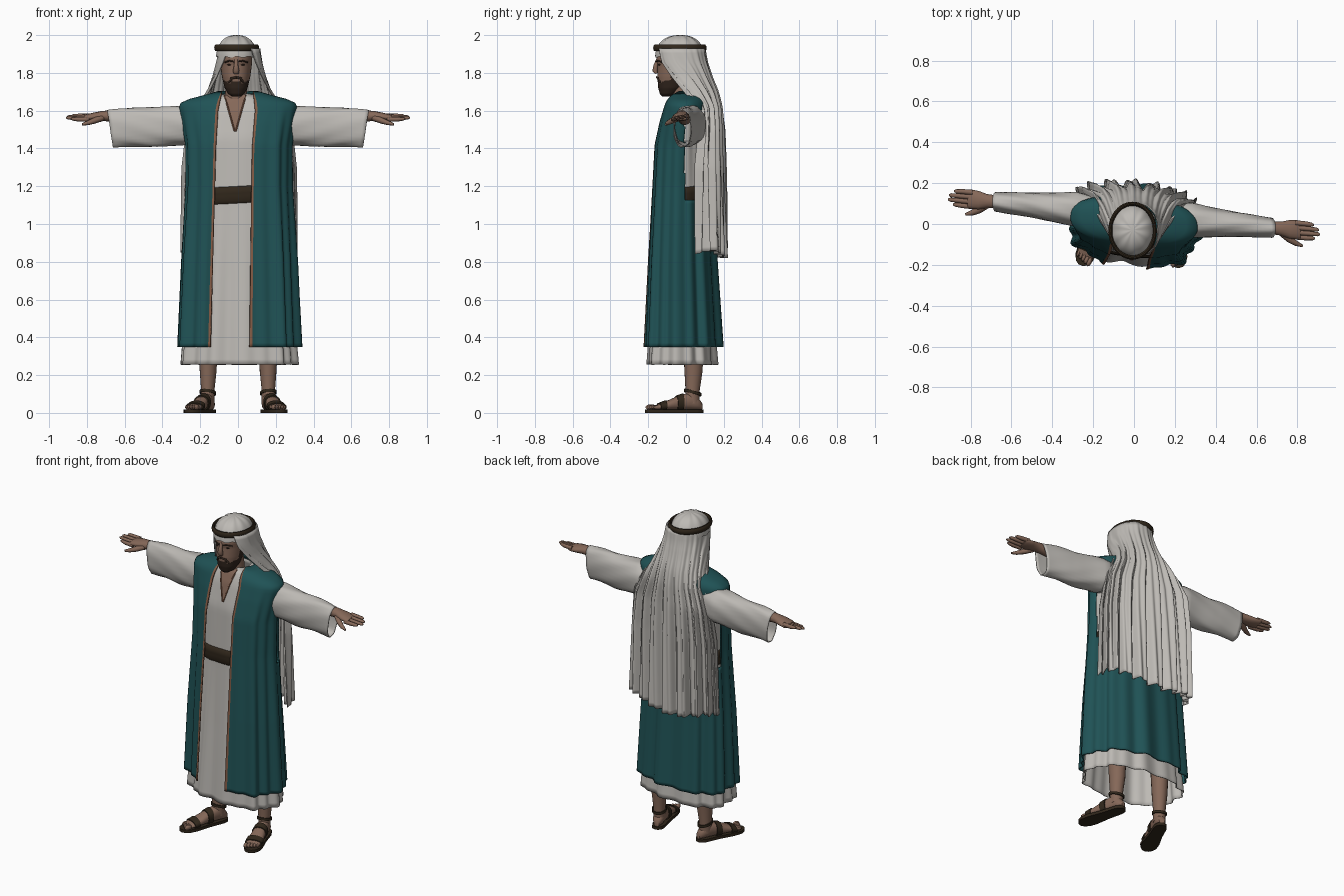
import bpy, bmesh, math
from math import sin, cos, pi, radians
from mathutils import Vector

if "Cube" in bpy.data.objects:
    bpy.data.objects.remove(bpy.data.objects["Cube"], do_unlink=True)


def material(name, rgb):
    m = bpy.data.materials.new(name)
    m.use_nodes = True
    m.diffuse_color = (*rgb, 1)
    bsdf = m.node_tree.nodes["Principled BSDF"]
    bsdf.inputs["Base Color"].default_value = (*rgb, 1)
    bsdf.inputs["Roughness"].default_value = 0.9
    return m


LINEN = material("linen", (0.51, 0.49, 0.46))
TEAL = material("teal cloth", (0.014, 0.085, 0.092))
SKIN = material("skin", (0.235, 0.138, 0.098))
TRIM = material("tan trim", (0.23, 0.105, 0.06))
LEATHER = material("dark leather", (0.03, 0.02, 0.011))
HAIR = material("dark hair", (0.03, 0.018, 0.012))
YAW = 0.08


def build(name, grid, mats, closed=True, caps=False, rule=None, thick=0, drop=None):
    """Skin a grid of points; rule(centre, column) picks the material slot."""
    bm = bmesh.new()
    rows = [[bm.verts.new(p) for p in row] for row in grid]
    n = len(rows[0])
    for a, b in zip(rows, rows[1:]):
        for i in range(n if closed else n - 1):
            j = (i + 1) % n
            f = bm.faces.new((a[i], a[j], b[j], b[i]))
            if rule:
                f.material_index = rule(f.calc_center_median(), i)
    if caps:
        bm.faces.new(rows[0])
        bm.faces.new(rows[-1])
    if drop:
        gone = [f for f in bm.faces if drop(f.calc_center_median())]
        bmesh.ops.delete(bm, geom=gone, context="FACES")
    bmesh.ops.remove_doubles(bm, verts=bm.verts, dist=0.0002)
    bmesh.ops.recalc_face_normals(bm, faces=bm.faces)
    me = bpy.data.meshes.new(name)
    bm.to_mesh(me)
    bm.free()
    for m in mats:
        me.materials.append(m)
    me.polygons.foreach_set("use_smooth", [True] * len(me.polygons))
    me.set_sharp_from_angle(angle=radians(50))
    ob = bpy.data.objects.new(name, me)
    bpy.context.collection.objects.link(ob)
    if thick:
        mod = ob.modifiers.new("thickness", "SOLIDIFY")
        mod.thickness, mod.offset = thick, 0


def at(rows, k):
    """Interpolate a table whose first column rises."""
    k = min(max(k, rows[0][0]), rows[-1][0])
    for a, b in zip(rows, rows[1:]):
        if k <= b[0]:
            f = (k - a[0]) / (b[0] - a[0])
            return [p + (q - p) * f for p, q in zip(a, b)][1:]


def steps(a, b, n):
    return [a + (b - a) * i / n for i in range(n + 1)]


def spow(v, e):
    return math.copysign(abs(v) ** e, v)


def around(n):
    return [2 * pi * i / n for i in range(n)]


def pleat(t):
    return 0.55 * sin(9 * t + 1.2 * sin(2 * t)) + 0.45 * sin(17 * t + 1)


def oval(t, z, rx, yf, yb, amp=0, cx=0, e=0.85, grow=0, yaw=YAW):
    """Point on a rounded, pleated horizontal section; t = 0 faces front."""
    k = 1 + amp * (pleat(t) - 0.3)
    cy, ry = (yf + yb) / 2, (yb - yf) / 2 + grow
    x = cx + (rx + grow) * k * spow(sin(t), e)
    return Vector((x, cy - ry * k * spow(cos(t), e) - yaw * x, z))


def tube(name, path, mat, n=12, place=lambda p: p):
    """Sweep an ellipse along points (x, y, z, side radius, vertical radius)."""
    pts = [Vector(p[:3]) for p in path]
    grid = []
    for i, p in enumerate(path):
        d = (pts[min(i + 1, len(pts) - 1)] - pts[max(i - 1, 0)]).normalized()
        up = Vector((0, 0, 1)) if abs(d.z) < 0.8 else Vector((0, 1, 0))
        s = d.cross(up).normalized()
        u = s.cross(d)
        grid.append([place(pts[i] + s * cos(t) * p[3] + u * sin(t) * p[4]) for t in around(n)])
    build(name, grid, [mat], caps=True)


def ball(name, centre, size, mat, place=lambda p: p):
    grid = [[place(Vector(centre) + Vector((size[0] * sin(a) * cos(t), size[1] * sin(a) * sin(t),
             size[2] * cos(a)))) for t in around(12)] for a in steps(0, pi, 8)]
    build(name, grid, [mat])


# Inner robe, belt and neck opening
ROBE = [(0.255, 0.308, -0.2, 0.168, 0.065), (0.7, 0.27, -0.17, 0.13, 0.05), (1.1, 0.235, -0.145, 0.11, 0.015),
        (1.2, 0.235, -0.143, 0.11, 0.01), (1.45, 0.25, -0.135, 0.11, 0.02), (1.6, 0.245, -0.1, 0.1, 0),
        (1.66, 0.15, -0.075, 0.08, 0), (1.69, 0.075, -0.055, 0.07, 0)]
build("inner_robe", [[oval(t, z, *at(ROBE, z)) for t in around(140)] for z in steps(0.255, 1.69, 50)],
      [LINEN], thick=0.004)
BELT = [(1.11, 0.008), (1.125, 0.02), (1.15, 0.017), (1.165, 0.02), (1.19, 0.018), (1.2, 0.006)]
build("belt", [[oval(t, z + 0.006 * sin(3 * t), *at(ROBE, z), grow=g) for t in around(64)]
      for z, g in BELT], [LEATHER])


def chest(x, z, out):
    rx, yf, yb, _ = at(ROBE, z)
    e = 0.85
    y = (yf + yb) / 2 - (yb - yf) / 2 * max(0, 1 - (abs(x) / rx) ** (2 / e)) ** (e / 2)
    return Vector((x, y - out - YAW * x, z))


def vee(z, u):
    return -0.015 + u * (0.003 + 0.28 * (z - 1.49))


build("neck_opening", [[chest(vee(z, u), z, 0.006) for u in steps(-1, 1, 8)] for z in steps(1.49, 1.685, 14)],
      [SKIN], closed=False)
for u in (-1, 1):
    tube("neck_trim", [(*chest(vee(z, u), z, 0.007), 0.004, 0.004) for z in steps(1.49, 1.68, 10)], TRIM, 6)

# Sleeveless open coat with trimmed edges and side slits for the arms
COAT = [(0.35, 0.322, -0.216, 0.192, 0.075), (0.8, 0.302, -0.196, 0.163, 0.065), (1.2, 0.279, -0.174, 0.145, 0.045),
        (1.42, 0.28, -0.162, 0.145, 0.035), (1.54, 0.298, -0.134, 0.14, 0.02), (1.63, 0.31, -0.105, 0.13, 0),
        (1.65, 0.29, -0.098, 0.125, 0), (1.68, 0.175, -0.075, 0.11, 0), (1.7, 0.105, -0.05, 0.09, 0)]
OPENING = [(0.35, -0.14, 0.06), (1.4, -0.115, 0.075), (1.6, -0.105, 0.09), (1.7, -0.085, 0.08)]


def coat_row(z, n=128):
    rx = at(COAT, z)[0]
    right, left = at(OPENING, z)
    t0, t1 = [math.asin((abs(x) / rx) ** (1 / 0.85)) for x in (left, right)]
    return [oval(t, z, *at(COAT, z)) for t in steps(t0, 2 * pi - t1, n)]


build("open_coat", [coat_row(z) for z in steps(0.35, 1.7, 66)], [TEAL, TRIM], closed=False, thick=0.007,
      rule=lambda c, i: 1 if i < 1 or i > 126 else 0,
      drop=lambda c: 1.12 < c.z < 1.56 and 0.015 < c.y + YAW * c.x < 0.09 and abs(c.x) > 0.2)


# Sleeves, arms and hands, on a line slightly turned about the body
SLEEVE = [(0.2, 1.535, 0.07, 0.085), (0.28, 1.522, 0.083, 0.102), (0.36, 1.517, 0.073, 0.102),
          (0.5, 1.513, 0.058, 0.102), (0.69, 1.505, 0.045, 0.096)]
for side, label in ((1, "left"), (-1, "right")):
    def arm(p, s=side):
        x = s * p[0]
        return Vector((x, 0.045 - 0.094 * x + p[1], p[2]))

    def sleeve_row(x):
        zc, a, b = at(SLEEVE, x)
        row = []
        for t in around(32):
            k = 1 + 0.05 * sin(3 * t + 24 * x) * sin(4 * t)
            lean = 0.016 * sin(t) * (x - 0.2) * 2
            row.append(arm((x + lean, a * k * spow(cos(t), 0.85), zc + b * k * spow(sin(t), 0.9))))
        return row

    build(label + "_sleeve", [sleeve_row(x) for x in steps(0.2, 0.677, 24)], [LINEN], thick=0.005)
    tube(label + "_hand", [(0.55, 0, 1.56, 0.036, 0.036), (0.68, 0, 1.572, 0.032, 0.03),
         (0.72, 0, 1.572, 0.034, 0.026), (0.76, 0, 1.568, 0.045, 0.022), (0.8, 0.002, 1.563, 0.047, 0.018),
         (0.815, 0.002, 1.562, 0.042, 0.012)], SKIN, 16, arm)
    for i, reach in enumerate((0.885, 0.91, 0.905, 0.88)):
        y = -0.034 + 0.023 * i
        z = 1.563 + 0.25 * y
        tube(label + "_finger", [(0.79, y, z, 0.013, 0.013), (0.845, y, z, 0.012, 0.012),
             (reach - 0.01, y * 0.95, z + 0.002, 0.01, 0.009), (reach, y * 0.95, z + 0.002, 0.005, 0.004)],
             SKIN, 8, arm)
    tube(label + "_thumb", [(0.72, -0.018, 1.562, 0.018, 0.018), (0.76, -0.048, 1.547, 0.017, 0.016),
         (0.795, -0.066, 1.535, 0.013, 0.012), (0.825, -0.075, 1.527, 0.006, 0.006)], SKIN, 8, arm)

# Head, neck and face
HEAD = [(1.675, 0.022, -0.125, -0.08), (1.688, 0.042, -0.138, -0.05), (1.72, 0.06, -0.147, -0.01),
        (1.78, 0.075, -0.152, 0.04), (1.84, 0.083, -0.15, 0.06), (1.87, 0.085, -0.157, 0.07),
        (1.93, 0.085, -0.145, 0.07), (1.97, 0.06, -0.1, 0.03)]


def beard(c, i):
    x = abs(c.x + 0.01)
    mouth = x < 0.022 and 1.755 < c.z < 1.766
    low = c.z < 1.742 + 0.5 * max(0, x - 0.03) or (x < 0.03 and c.z < 1.78)
    side = x > 0.07 and c.z < 1.82 and -0.08 < c.y < -0.03
    return 1 if (low or side) and c.y < -0.03 and not mouth else 0


build("head", [[oval(t, z, *at(HEAD, z), cx=-0.01, e=0.95, yaw=0) for t in around(72)]
      for z in steps(1.675, 1.97, 60)], [SKIN, HAIR], caps=True, rule=beard)
tube("neck", [(-0.005, -0.01, 1.56, 0.07, 0.06), (-0.01, -0.02, 1.66, 0.06, 0.058),
     (-0.01, -0.025, 1.75, 0.055, 0.055)], SKIN, 24)
tube("nose", [(-0.01, -0.15, 1.872, 0.009, 0.008), (-0.01, -0.16, 1.84, 0.011, 0.012),
     (-0.01, -0.164, 1.812, 0.017, 0.015), (-0.01, -0.157, 1.797, 0.014, 0.008)], SKIN, 10)
for s in (-1, 1):
    tube("eyebrow", [(-0.01 + s * x, y, z, 0.004, 0.004) for x, y, z in
         ((0.014, -0.157, 1.86), (0.036, -0.149, 1.864), (0.06, -0.126, 1.856))], HAIR, 8)
    ball("eye", (-0.01 + s * 0.034, -0.14, 1.843), (0.013, 0.007, 0.004), HAIR)
    tube("moustache", [(-0.01 + s * x, y, z, 0.005, 0.006) for x, y, z in
         ((0, -0.155, 1.777), (0.022, -0.15, 1.772), (0.04, -0.135, 1.75))], HAIR, 8)

# Headscarf crown, long pleated drape and headband
build("scarf_crown", [[oval(t, 1.888 + 0.112 * sin(a) - 0.008 * cos(a) * sin(5 * t) ** 2, 0.11 * cos(a) ** 0.8,
      -0.03 - 0.133 * cos(a) ** 0.8, -0.03 + 0.128 * cos(a) ** 0.8, 0.008 * cos(a), cx=-0.007, e=1, yaw=0)
      for t in around(60)] for a in steps(0, pi / 2, 14)], [LINEN])
DRAPE = [(0.84, 0.3, 0.065, 0.135, 0, 0.022), (1.3, 0.292, 0.075, 0.115, 0, 0.018), (1.5, 0.27, 0.095, 0.09, 0, 0.014),
         (1.62, 0.215, 0.075, 0.103, 0, 0.011), (1.7, 0.168, 0.04, 0.122, 15, 0.008),
         (1.78, 0.137, 0.003, 0.13, 30, 0.005), (1.86, 0.118, -0.025, 0.135, 45, 0.003),
         (1.93, 0.108, -0.03, 0.13, 55, 0.001)]


def drape_row(z0, n=200):
    rx, cy, ry, lap, amp = at(DRAPE, z0)
    turn = YAW * min(1, max(0, (1.8 - z0) / 0.3))
    row = []
    for u in steps(0, 1, n):
        a = radians(-lap) + u * (pi + 2 * radians(lap))
        w = amp * (0.85 * sin(62 * u + 2 * sin(5 * u)) + 0.55 * sin(113 * u + 3 * z0))
        hem = 0.02 * sin(9 * u) * max(0, 1.1 - z0) / 0.26
        x = 0.007 + (rx + w * 0.6) * cos(a)
        row.append((x, cy + ry * spow(sin(a), 0.75) + w - turn * x, z0 + hem))
    return row


build("scarf_drape", [drape_row(z) for z in steps(0.84, 1.93, 44)], [LINEN], closed=False, thick=0.004)
build("headband", [[oval(t, 1.932 + 0.018 * sin(b), 0.109, -0.164, 0.099, cx=-0.007, e=1, grow=0.01 * cos(b), yaw=0)
      for t in around(48)] for b in steps(0, 2 * pi, 10)], [LEATHER])

# Legs, feet and sandals
FOOT = [(-0.18, 0.036, 0.036), (-0.15, 0.045, 0.047), (-0.1, 0.043, 0.066), (-0.04, 0.037, 0.092),
        (0.02, 0.035, 0.108), (0.06, 0.032, 0.085), (0.085, 0.016, 0.055)]
SOLE = [(-0.222, 0.012), (-0.21, 0.03), (-0.18, 0.047), (-0.13, 0.05), (-0.04, 0.04), (0.05, 0.038),
        (0.08, 0.028), (0.092, 0.01)]


def foot_row(y, grow=0):
    w, top = at(FOOT, y)
    mid, h = (top + 0.016) / 2, (top - 0.016) / 2
    return [Vector(((w + grow) * cos(t), y, mid + (h + grow) * spow(sin(t), 0.8))) for t in around(20)]


for side, label, toe_out in ((1, "left", radians(15)), (-1, "right", radians(23))):
    def stand(p, s=side, turn=toe_out):
        x, y = p[0], p[1] - 0.03
        return Vector((s * (0.162 + x * cos(turn) - y * sin(turn)), 0.03 + x * sin(turn) + y * cos(turn), p[2]))

    tube(label + "_leg", [(0, 0.035, 0.05, 0.035, 0.038), (0, 0.035, 0.12, 0.035, 0.038),
         (0, 0.04, 0.22, 0.044, 0.048), (0, 0.04, 0.45, 0.055, 0.06)], SKIN, 20, stand)
    build(label + "_foot", [[stand(p) for p in foot_row(y)] for y in steps(-0.18, 0.085, 16)], [SKIN], caps=True)
    for i in range(5):
        r = 0.015 - 0.0015 * i
        ball(label + "_toe", (-0.032 + 0.0165 * i, -0.19 + 0.006 * i, 0.03), (r * 0.8, 0.024, r), SKIN, stand)
    build(label + "_sole", [[stand((w * x, y, z)) for x, z in ((-1, 0), (1, 0), (1, 0.018), (-1, 0.018))]
          for y, w in SOLE], [LEATHER], caps=True)
    for y in (-0.15, -0.055):
        build(label + "_sandal_strap", [[stand(p) for p in foot_row(y + d, g)]
              for d, g in ((0, 0), (0, 0.006), (0.034, 0.006), (0.034, 0))], [LEATHER])
    build(label + "_ankle_strap", [[stand(((0.037 + g) * cos(t), 0.036 + (0.04 + g) * sin(t),
          0.1 + d - 0.012 * sin(t))) for t in around(20)]
          for d, g in ((0, 0), (0, 0.006), (0.016, 0.006), (0.016, 0))], [LEATHER])
